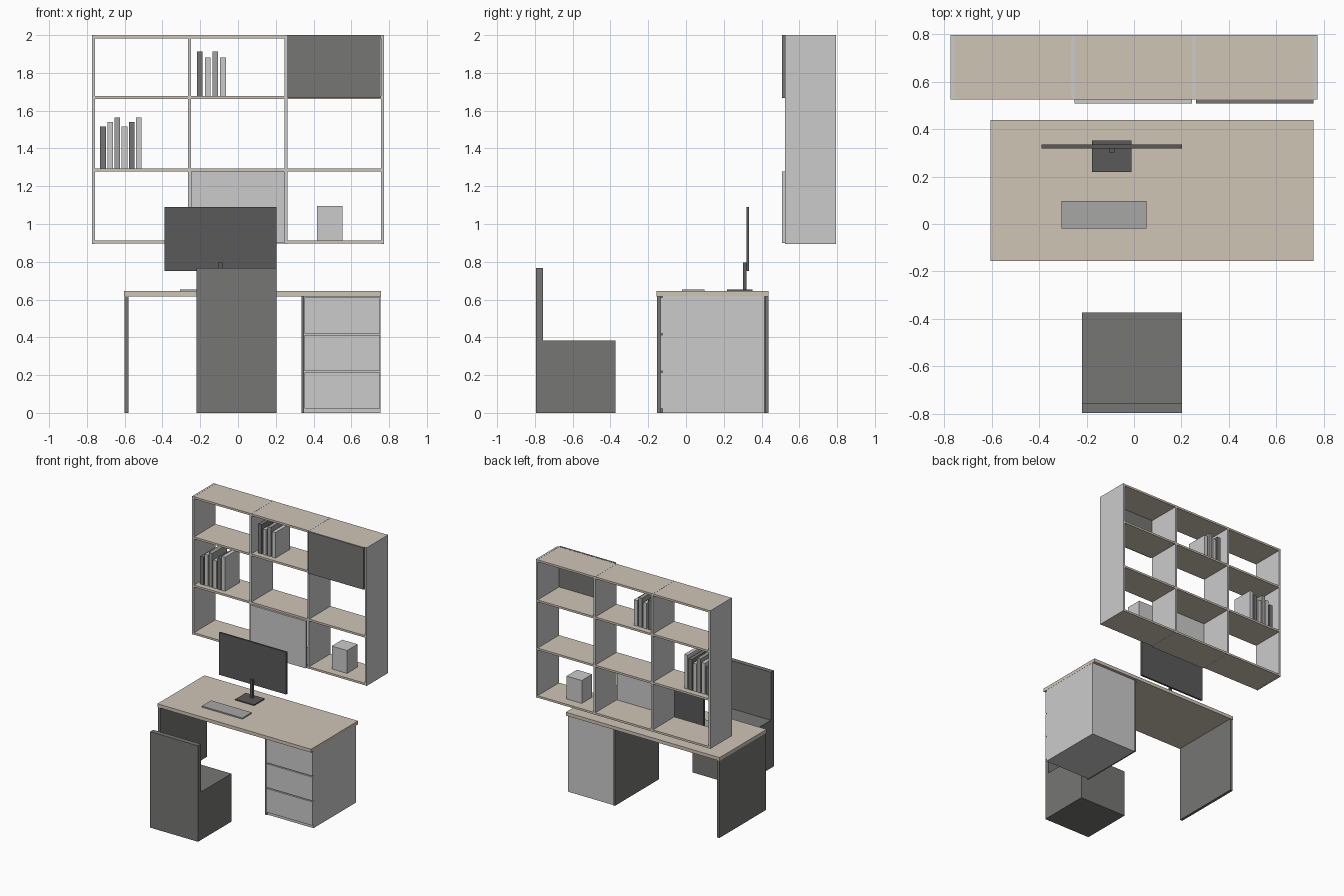
import bpy

if "Cube" in bpy.data.objects:
    bpy.data.objects.remove(bpy.data.objects["Cube"])


def material(name, r, g, b):
    m = bpy.data.materials.new(name)
    m.diffuse_color = (r, g, b, 1)
    m.use_nodes = True
    m.node_tree.nodes["Principled BSDF"].inputs["Base Color"].default_value = m.diffuse_color
    return m


WOOD = material("wood", 0.63, 0.56, 0.47)
LIGHT = material("light_panel", 0.80, 0.80, 0.78)
DARK = material("dark_panel", 0.18, 0.18, 0.175)
BLACK = material("black_plastic", 0.10, 0.10, 0.10)
KEYS = material("keyboard_grey", 0.39, 0.39, 0.38)
MID = material("mid_grey", 0.69, 0.69, 0.69)
SLATE = material("slate", 0.36, 0.36, 0.35)
PALE = material("pale_grey", 0.83, 0.83, 0.82)


def box(name, x, y, z, mat):
    """Box given by its (min, max) range on each axis."""
    bpy.ops.mesh.primitive_cube_add(size=1, location=[sum(r) / 2 for r in (x, y, z)])
    o = bpy.context.object
    o.name = name
    o.scale = [r[1] - r[0] for r in (x, y, z)]
    bpy.ops.object.transform_apply(location=False, rotation=False, scale=True)
    o.data.materials.append(mat)
    return o


# wall shelf: four uprights with boards fitted between them
T = 0.016
DEPTH = (0.524, 0.795)
uprights = [-0.772, -0.264, 0.246, 0.756]
for x in uprights:
    box("shelf_upright", (x, x + T), DEPTH, (0.895, 2.0), LIGHT)
for z in (0.896, 1.277, 1.662, 1.983):
    for a, b in zip(uprights, uprights[1:]):
        box("shelf_board", (a + T, b), DEPTH, (z, z + T), WOOD)

# cupboard doors on the shelf front
box("dark_door", (0.262, 0.755), (0.508, 0.524), (1.666, 2.0), DARK)
box("light_door", (-0.25, 0.245), (0.508, 0.524), (0.9, 1.277), LIGHT)


# books
def books(x0, pitch, z, heights, mats):
    for i, (h, m) in enumerate(zip(heights, mats)):
        x = x0 + i * pitch
        box("book", (x, x + 0.03), (0.565, 0.75), (z, z + h), m)


books(-0.217, 0.041, 1.678, [0.234, 0.204] * 2, [DARK, MID, SLATE, PALE])
books(-0.73, 0.038, 1.293, [0.222, 0.248, 0.272] * 2,
      [DARK, MID, SLATE, PALE, DARK, MID])

# storage box on the lower shelf
box("storage_box", (0.418, 0.553), (0.588, 0.72), (0.912, 1.095), MID)

# desk
box("desk_top", (-0.604, 0.756), (-0.156, 0.438), (0.617, 0.644), WOOD)
box("desk_side_panel", (-0.602, -0.58), (-0.154, 0.436), (0, 0.617), DARK)
box("cabinet_side_panel", (0.335, 0.35), (-0.135, 0.42), (0, 0.617), DARK)

# drawer cabinet
box("cabinet_body", (0.35, 0.755), (-0.124, 0.415), (0, 0.617), LIGHT)
for z in (0.024, 0.222, 0.42):
    box("drawer_front", (0.353, 0.753), (-0.136, -0.124), (z, z + 0.19), LIGHT)

# monitor and keyboard
box("monitor_screen", (-0.39, 0.203), (0.319, 0.334), (0.752, 1.09), BLACK)
box("monitor_post", (-0.106, -0.083), (0.302, 0.319), (0.65, 0.797), BLACK)
box("monitor_base", (-0.177, -0.01), (0.218, 0.351), (0.644, 0.652), BLACK)
box("keyboard", (-0.306, 0.053), (-0.02, 0.097), (0.644, 0.654), KEYS)

# chair
box("chair_seat", (-0.22, 0.203), (-0.757, -0.373), (0, 0.384), DARK)
box("chair_back", (-0.22, 0.203), (-0.795, -0.757), (0, 0.768), DARK)
